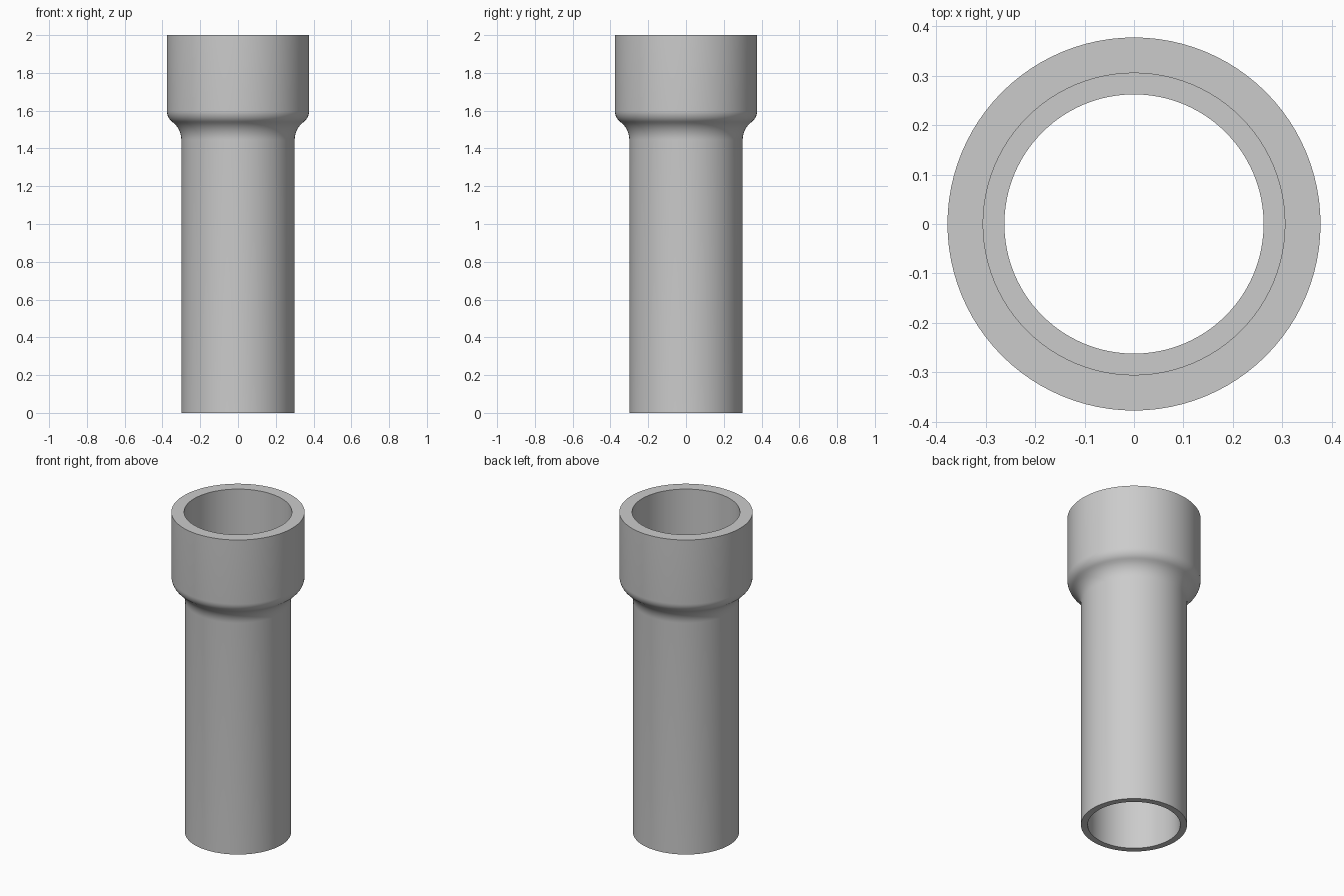
import bpy
import bmesh
from math import cos, sin, radians, pi

cube = bpy.data.objects.get("Cube")
if cube:
    bpy.data.objects.remove(cube, do_unlink=True)

# Material
grey = bpy.data.materials.new("light_grey")
grey.use_nodes = True
colour = (0.6, 0.6, 0.6, 1)
grey.diffuse_color = colour
grey.node_tree.nodes["Principled BSDF"].inputs["Base Color"].default_value = colour

# Main sizes
HEIGHT, SOCKET_FLOOR = 2.0, 1.6
PIPE_OUT, PIPE_IN = 0.3, 0.262
SOCKET_OUT, SOCKET_IN = 0.377, 0.305
BEND, R_CONVEX, R_CONCAVE = radians(52.9), 0.075, 0.119
STEPS, SEGMENTS = 8, 96

# Outer shoulder: a concave arc flowing into a convex one
neck_z = SOCKET_FLOOR - (R_CONVEX + R_CONCAVE) * sin(BEND)
angles = [BEND * i / STEPS for i in range(STEPS + 1)]
concave = [(PIPE_OUT + R_CONCAVE * (1 - cos(a)), neck_z + R_CONCAVE * sin(a))
           for a in angles]
convex = [(SOCKET_OUT - R_CONVEX * (1 - cos(a)), SOCKET_FLOOR - R_CONVEX * sin(a))
          for a in reversed(angles)]

# Closed wall section: outside going up, inside going down with a flat socket step
profile = [(PIPE_OUT, 0)] + concave + convex[1:] + [
    (SOCKET_OUT, HEIGHT), (SOCKET_IN, HEIGHT),
    (SOCKET_IN, SOCKET_FLOOR), (PIPE_IN, SOCKET_FLOOR), (PIPE_IN, 0)]

# Revolve the section into the pipe
bm = bmesh.new()
verts = [bm.verts.new((r, 0, z)) for r, z in profile]
edges = [bm.edges.new((v, verts[(i + 1) % len(verts)])) for i, v in enumerate(verts)]
bmesh.ops.spin(bm, geom=verts + edges, cent=(0, 0, 0), axis=(0, 0, 1),
               angle=2 * pi, steps=SEGMENTS, use_merge=True)
bmesh.ops.remove_doubles(bm, verts=bm.verts, dist=0.0001)
bmesh.ops.recalc_face_normals(bm, faces=bm.faces)
mesh = bpy.data.meshes.new("socket_pipe")
bm.to_mesh(mesh)
bm.free()
mesh.materials.append(grey)

pipe = bpy.data.objects.new("socket_pipe", mesh)
bpy.context.collection.objects.link(pipe)
bpy.ops.object.select_all(action="DESELECT")
pipe.select_set(True)
bpy.context.view_layer.objects.active = pipe
bpy.ops.object.shade_smooth_by_angle(angle=radians(30))
